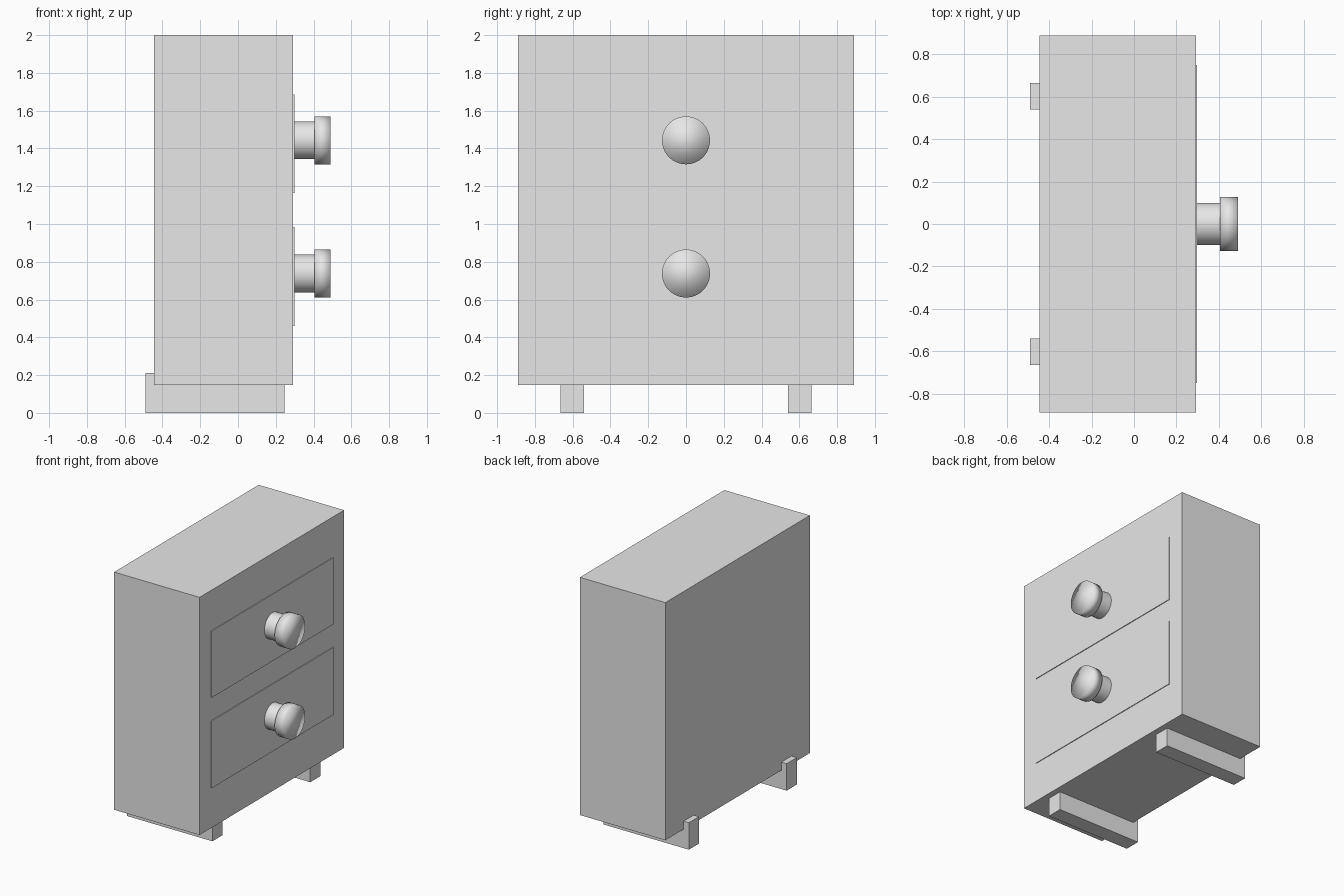
import bpy
import bmesh
from math import pi
from mathutils import Matrix, Vector

cube = bpy.data.objects.get("Cube")
if cube:
    bpy.data.objects.remove(cube, do_unlink=True)

grey = bpy.data.materials.new("light_grey")
grey.use_nodes = True
colour = (0.8, 0.8, 0.8, 1)
grey.diffuse_color = colour
grey.node_tree.nodes["Principled BSDF"].inputs["Base Color"].default_value = colour


def finish(name, bm):
    bmesh.ops.recalc_face_normals(bm, faces=bm.faces)
    mesh = bpy.data.meshes.new(name)
    bm.to_mesh(mesh)
    bm.free()
    mesh.materials.append(grey)
    obj = bpy.data.objects.new(name, mesh)
    bpy.context.collection.objects.link(obj)
    return obj


def box(name, low, high):
    low, high = Vector(low), Vector(high)
    bm = bmesh.new()
    bmesh.ops.create_cube(bm, size=1)
    bmesh.ops.scale(bm, vec=high - low, verts=bm.verts)
    bmesh.ops.translate(bm, vec=(low + high) / 2, verts=bm.verts)
    return finish(name, bm)


def disc(name, x0, x1, radius, z, soft_rim):
    """Round bar along x, with an optionally smooth-shaded rim."""
    bm = bmesh.new()
    turn = Matrix.Translation(((x0 + x1) / 2, 0, z)) @ Matrix.Rotation(pi / 2, 4, "Y")
    bmesh.ops.create_cone(bm, cap_ends=True, segments=48, radius1=radius,
                          radius2=radius, depth=x1 - x0, matrix=turn)
    for face in bm.faces:
        face.smooth = soft_rim or len(face.verts) == 4
    if not soft_rim:
        for edge in bm.edges:
            edge.smooth = all(len(f.verts) == 4 for f in edge.link_faces)
    return finish(name, bm)


def runner(name, y0, y1):
    """Foot rail with a raised stop behind the cabinet."""
    outline = [(-0.49, 0), (0.245, 0), (0.245, 0.15),
               (-0.445, 0.15), (-0.445, 0.21), (-0.49, 0.21)]
    bm = bmesh.new()
    face = bm.faces.new([bm.verts.new((x, y0, z)) for x, z in outline])
    result = bmesh.ops.extrude_face_region(bm, geom=[face])
    moved = [v for v in result["geom"] if isinstance(v, bmesh.types.BMVert)]
    bmesh.ops.translate(bm, vec=(0, y1 - y0, 0), verts=moved)
    return finish(name, bm)


# Cabinet
box("cabinet_body", (-0.445, -0.89, 0.147), (0.292, 0.89, 2))

# Drawers with knobs
for label, bottom, top, knob_z in (("lower", 0.46, 0.985, 0.738),
                                   ("upper", 1.165, 1.685, 1.443)):
    box(label + "_drawer_front", (0.28, -0.75, bottom), (0.298, 0.75, top))
    disc(label + "_knob_stem", 0.29, 0.41, 0.1, knob_z, False)
    disc(label + "_knob_cap", 0.405, 0.49, 0.127, knob_z, True)

# Foot rails
runner("rail_near", -0.665, -0.54)
runner("rail_far", 0.54, 0.665)
